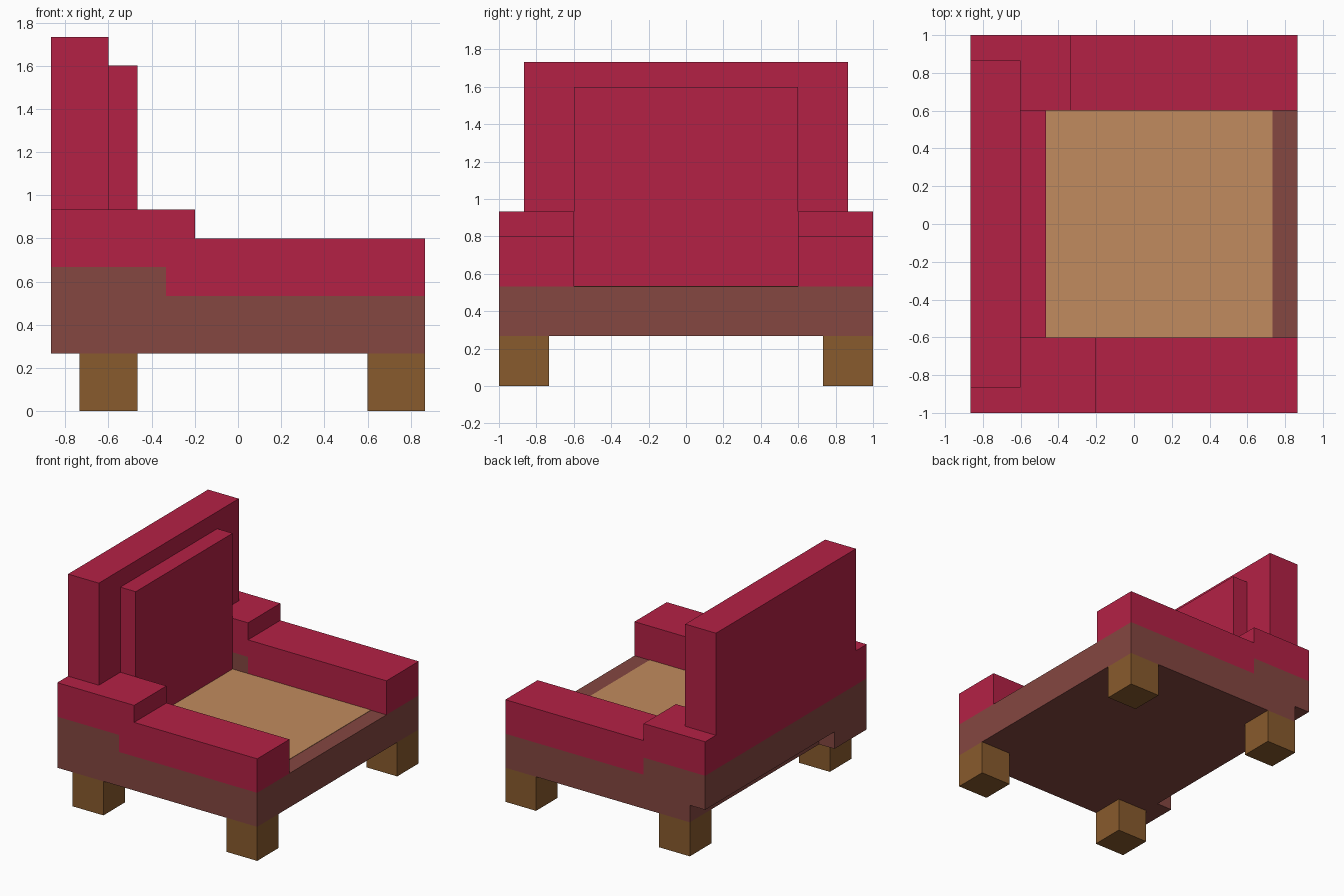
import bpy
import bmesh

cube = bpy.data.objects.get("Cube")
if cube:
    bpy.data.objects.remove(cube, do_unlink=True)

U = 2 / 15  # one block of the model's modular grid


def material(name, rgb):
    """Flat material from 0-255 display values, converted to linear."""
    lin = [((c / 255 + 0.055) / 1.055) ** 2.4 for c in rgb] + [1.0]
    mat = bpy.data.materials.new(name)
    mat.use_nodes = True
    mat.diffuse_color = lin
    bsdf = mat.node_tree.nodes["Principled BSDF"]
    bsdf.inputs["Base Color"].default_value = lin
    bsdf.inputs["Roughness"].default_value = 0.9
    return mat


RED = material("crimson upholstery", (180, 33, 69))
BROWN = material("reddish brown frame", (133, 71, 65))
TAN = material("tan seat", (193, 139, 94))
WOOD = material("leg wood", (137, 91, 45))


def slab(name, profile, y0, y1, mat):
    """Extrude an x-z profile (in blocks) from y0 to y1."""
    bm = bmesh.new()
    face = bm.faces.new([bm.verts.new((x * U, y0 * U, z * U)) for x, z in profile])
    ext = bmesh.ops.extrude_face_region(bm, geom=[face])
    verts = [g for g in ext["geom"] if isinstance(g, bmesh.types.BMVert)]
    bmesh.ops.translate(bm, verts=verts, vec=(0, (y1 - y0) * U, 0))
    bmesh.ops.recalc_face_normals(bm, faces=bm.faces)
    mesh = bpy.data.meshes.new(name)
    bm.to_mesh(mesh)
    bm.free()
    mesh.materials.append(mat)
    obj = bpy.data.objects.new(name, mesh)
    bpy.context.collection.objects.link(obj)
    return obj


def box(name, x0, x1, y0, y1, z0, z1, mat):
    return slab(name, [(x0, z0), (x1, z0), (x1, z1), (x0, z1)], y0, y1, mat)


# Frame: the rear lower edge is cut away everywhere but on one side
FULL = [(-6.5, 2)]
NOTCH = [(-6.5, 3), (-5.5, 3), (-5.5, 2)]


def frame(name, rear, riser_x, y0, y1):
    top = [(6.5, 2), (6.5, 4), (riser_x, 4), (riser_x, 5), (-6.5, 5)]
    slab(name, rear + top, y0, y1, BROWN)


frame("frame_near_side", FULL, -2.5, -7.5, -4.5)
frame("frame_middle", NOTCH, -4.5, -4.5, 4.5)
frame("frame_far_side", NOTCH, -2.5, 4.5, 7.5)


# Armrests with a raised rear block
def armrest(name, step_x, y0, y1):
    slab(name, [(-2.5, 5), (-2.5, 4), (6.5, 4), (6.5, 6), (step_x, 6),
                (step_x, 7), (-6.5, 7), (-6.5, 5)], y0, y1, RED)


armrest("armrest_near", -1.5, -7.5, -4.5)
armrest("armrest_far", -2.5, 4.5, 7.5)

# Backrest and its cushion
box("backrest_lower", -6.5, -4.5, -4.5, 4.5, 5, 7, RED)
box("backrest_upper", -6.5, -4.5, -6.5, 6.5, 7, 13, RED)
box("back_cushion", -4.5, -3.5, -4.5, 4.5, 4, 12, RED)

# Seat panel laid on the frame
box("seat_panel", -3.5, 5.5, -4.5, 4.5, 4, 4.02, TAN)

# Legs
for x_name, x in (("rear", -5.5), ("front", 4.5)):
    for y_name, y in (("near", -7.5), ("far", 5.5)):
        box(f"{x_name}_leg_{y_name}", x, x + 2, y, y + 2, 0, 2, WOOD)
